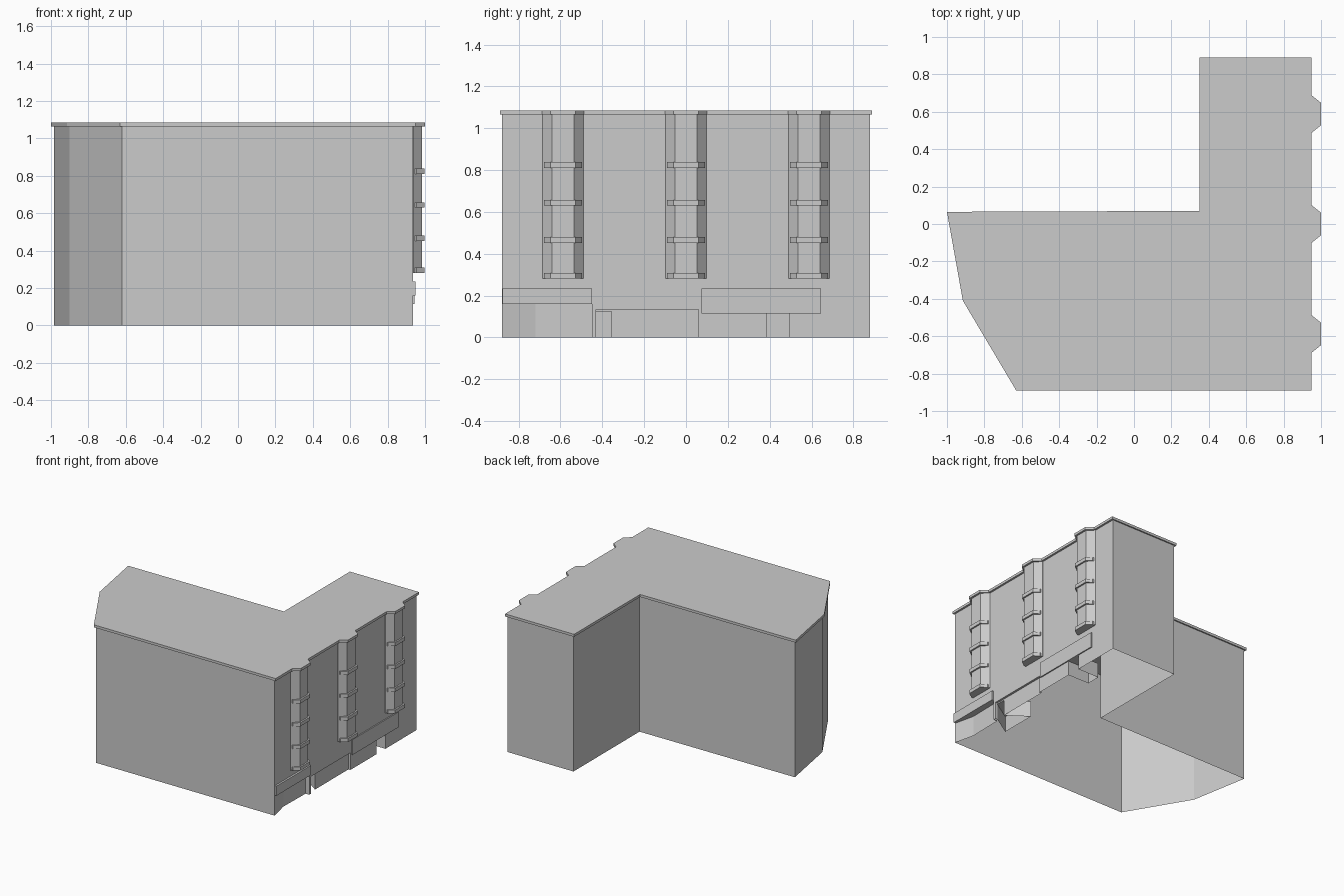
import bpy, bmesh

if "Cube" in bpy.data.objects:
    bpy.data.objects.remove(bpy.data.objects["Cube"])

stone = bpy.data.materials.new("plain grey")
stone.diffuse_color = (0.6, 0.6, 0.6, 1)
stone.use_nodes = True
stone.node_tree.nodes["Principled BSDF"].inputs["Base Color"].default_value = stone.diffuse_color

TOP, ROOF = 1.065, 1.085
FX = 0.935                       # facade plane
BAYS = (-0.588, 0.0, 0.588)


def finish(name, bm, recalc=True):
    bmesh.ops.remove_doubles(bm, verts=bm.verts, dist=1e-5)
    if recalc:
        bmesh.ops.recalc_face_normals(bm, faces=bm.faces)
    me = bpy.data.meshes.new(name)
    bm.to_mesh(me)
    bm.free()
    me.materials.append(stone)
    ob = bpy.data.objects.new(name, me)
    bpy.context.collection.objects.link(ob)
    return ob


def face(bm, pts):
    return bm.faces.new([bm.verts.new(p) for p in pts])


def strip(bm, path, z0, z1):
    """Vertical wall along a plan path."""
    for (ax, ay), (bx, by) in zip(path, path[1:]):
        face(bm, [(ax, ay, z0), (bx, by, z0), (bx, by, z1), (ax, ay, z1)])


def prism(name, outline, z0, z1):
    bm = bmesh.new()
    strip(bm, outline + outline[:1], z0, z1)
    face(bm, [(x, y, z0) for x, y in outline][::-1])
    face(bm, [(x, y, z1) for x, y in outline])
    return finish(name, bm)


def flat(bm, plan, z):
    """Soffit facing down."""
    face(bm, [(x, y, z) for x, y in reversed(plan)])


# outer walls, open underneath, counter-clockwise from the back right corner
bm = bmesh.new()
strip(bm, [(FX, 0.88), (0.362, 0.88), (0.362, 0.06), (-0.985, 0.055),
           (-0.902, -0.405), (-0.62, -0.88), (FX, -0.88)], 0, TOP)
# facade strips, each starting above its opening
for y0, y1, z0 in ((-0.88, -0.45, 0.16), (-0.45, -0.43, 0), (-0.43, 0.06, 0.135),
                   (0.06, 0.385, 0), (0.385, 0.495, 0.115), (0.495, 0.88, 0)):
    strip(bm, [(FX, y0), (FX, y1)], z0, TOP)
finish("walls", bm, False)

# recessed corner shopfront
bm = bmesh.new()
corner = [(FX, -0.88), (0.898, -0.72), (0.903, -0.45), (FX, -0.45)]
strip(bm, corner, 0, 0.16)
flat(bm, corner[::-1], 0.16)
finish("corner_shopfront", bm, False)

# middle shopfront: shallow recess with a deep flared doorway
bm = bmesh.new()
SX = 0.918
strip(bm, [(FX, -0.43), (SX, -0.43)], 0, 0.135)
strip(bm, [(SX, -0.43), (SX, -0.355)], 0.125, 0.135)
strip(bm, [(SX, -0.355), (SX, 0.06), (FX, 0.06)], 0, 0.135)
flat(bm, [(SX, -0.43), (FX, -0.43), (FX, 0.06), (SX, 0.06)], 0.135)
door = [(SX, -0.43), (0.76, -0.53), (0.76, -0.245), (SX, -0.355)]
strip(bm, door, 0, 0.125)
flat(bm, door[::-1], 0.125)
finish("middle_shopfront", bm, False)

# right doorway
bm = bmesh.new()
door = [(FX, 0.385), (0.75, 0.385), (0.75, 0.495), (FX, 0.495)]
strip(bm, door, 0, 0.115)
flat(bm, door[::-1], 0.115)
finish("right_doorway", bm, False)


# sign boards
def board(name, y0, y1, z0, z1, x1):
    prism(name, [(FX - 0.002, y0), (x1, y0), (x1, y1), (FX - 0.002, y1)], z0, z1)


board("corner_sign_board", -0.878, -0.45, 0.16, 0.235, 0.95)
board("long_sign_board", 0.075, 0.645, 0.115, 0.235, 0.944)


# bay windows with projecting bands
def bay(c, base, front, wide, narrow, shoulder):
    return [(base, c - wide), (shoulder, c - wide), (front, c - narrow),
            (front, c + narrow), (shoulder, c + wide), (base, c + wide)]


for i, c in enumerate(BAYS):
    prism(f"bay_{i}", bay(c, FX - 0.002, 0.985, 0.098, 0.052, FX + 0.002), 0.283, TOP)
    for j, z in enumerate((0.281, 0.452, 0.63, 0.81)):
        prism(f"bay_{i}_band_{j}", bay(c, FX, 0.997, 0.09, 0.06, 0.955), z, z + 0.028)

# roof slab following the bays
roof = [(0.35, 0.89), (0.35, 0.07), (-1, 0.065), (-0.915, -0.41), (-0.63, -0.89), (0.95, -0.89)]
for c in BAYS:
    roof += [(0.95, c - 0.1), (1.0, c - 0.06), (1.0, c + 0.06), (0.95, c + 0.1)]
roof.append((0.95, 0.89))
prism("roof_slab", roof, TOP, ROOF)
